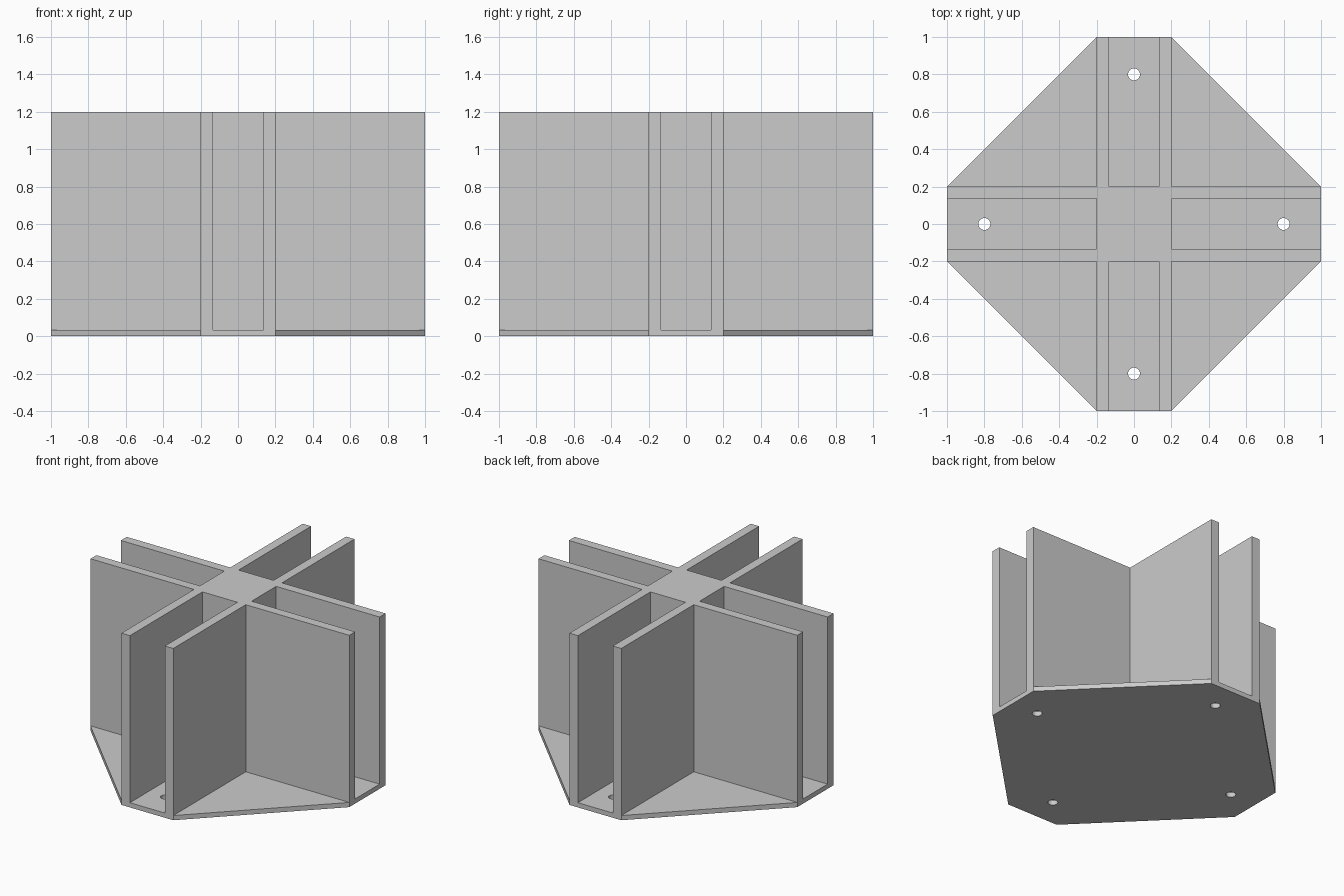
import bpy
import bmesh
from math import pi
from mathutils import Matrix, Vector

if "Cube" in bpy.data.objects:
    bpy.data.objects.remove(bpy.data.objects["Cube"])

HEIGHT = 1.2
FLOOR = 0.033      # thickness of the base plate
ARM = 0.2          # half width of each arm and of the core
SLOT = 0.135       # half width of the channel between two walls
HOLE_AT, HOLE_R = 0.8, 0.032

grey = bpy.data.materials.new("light_grey")
grey.use_nodes = True
colour = (0.6, 0.6, 0.6, 1)
grey.diffuse_color = colour
grey.node_tree.nodes["Principled BSDF"].inputs["Base Color"].default_value = colour


def make_object(name, bm):
    bmesh.ops.recalc_face_normals(bm, faces=bm.faces)
    mesh = bpy.data.meshes.new(name)
    bm.to_mesh(mesh)
    bm.free()
    mesh.materials.append(grey)
    obj = bpy.data.objects.new(name, mesh)
    bpy.context.collection.objects.link(obj)
    return obj


def quarter_turns():
    return [Matrix.Rotation(k * pi / 2, 4, "Z") for k in range(4)]


def add_box(bm, low, high, turn):
    low, high = Vector(low), Vector(high)
    size = Matrix.Diagonal((high - low).to_4d())
    size[3][3] = 1
    bmesh.ops.create_cube(bm, size=1, matrix=turn @ Matrix.Translation((low + high) / 2) @ size)


# Solid eight-sided block
bm = bmesh.new()
ring = [bm.verts.new(turn @ Vector((1, y, 0))) for turn in quarter_turns() for y in (-ARM, ARM)]
bottom = bm.faces.new(ring)
top = bmesh.ops.extrude_face_region(bm, geom=[bottom])["geom"]
bmesh.ops.translate(bm, vec=(0, 0, HEIGHT), verts=[v for v in top if isinstance(v, bmesh.types.BMVert)])
body = make_object("cross_divider", bm)

# Cutters: open corners, channels between the walls, screw holes
corners, channels, holes = bmesh.new(), bmesh.new(), bmesh.new()
for turn in quarter_turns():
    add_box(corners, (ARM, ARM, FLOOR), (1.2, 1.2, 1.4), turn)
    add_box(channels, (ARM, -SLOT, FLOOR), (1.2, SLOT, 1.4), turn)
    bmesh.ops.create_cone(holes, cap_ends=True, segments=32, radius1=HOLE_R, radius2=HOLE_R,
                          depth=0.2, matrix=turn @ Matrix.Translation((HOLE_AT, 0, 0)))

bpy.context.view_layer.objects.active = body
for name, cutter_bm in (("corner_cutter", corners), ("channel_cutter", channels), ("hole_cutter", holes)):
    cutter = make_object(name, cutter_bm)
    cutter.hide_render = True
    cut = body.modifiers.new(name, "BOOLEAN")
    cut.operation = "DIFFERENCE"
    cut.solver = "EXACT"
    cut.object = cutter
    bpy.ops.object.modifier_apply(modifier=cut.name)
    bpy.data.objects.remove(cutter)
